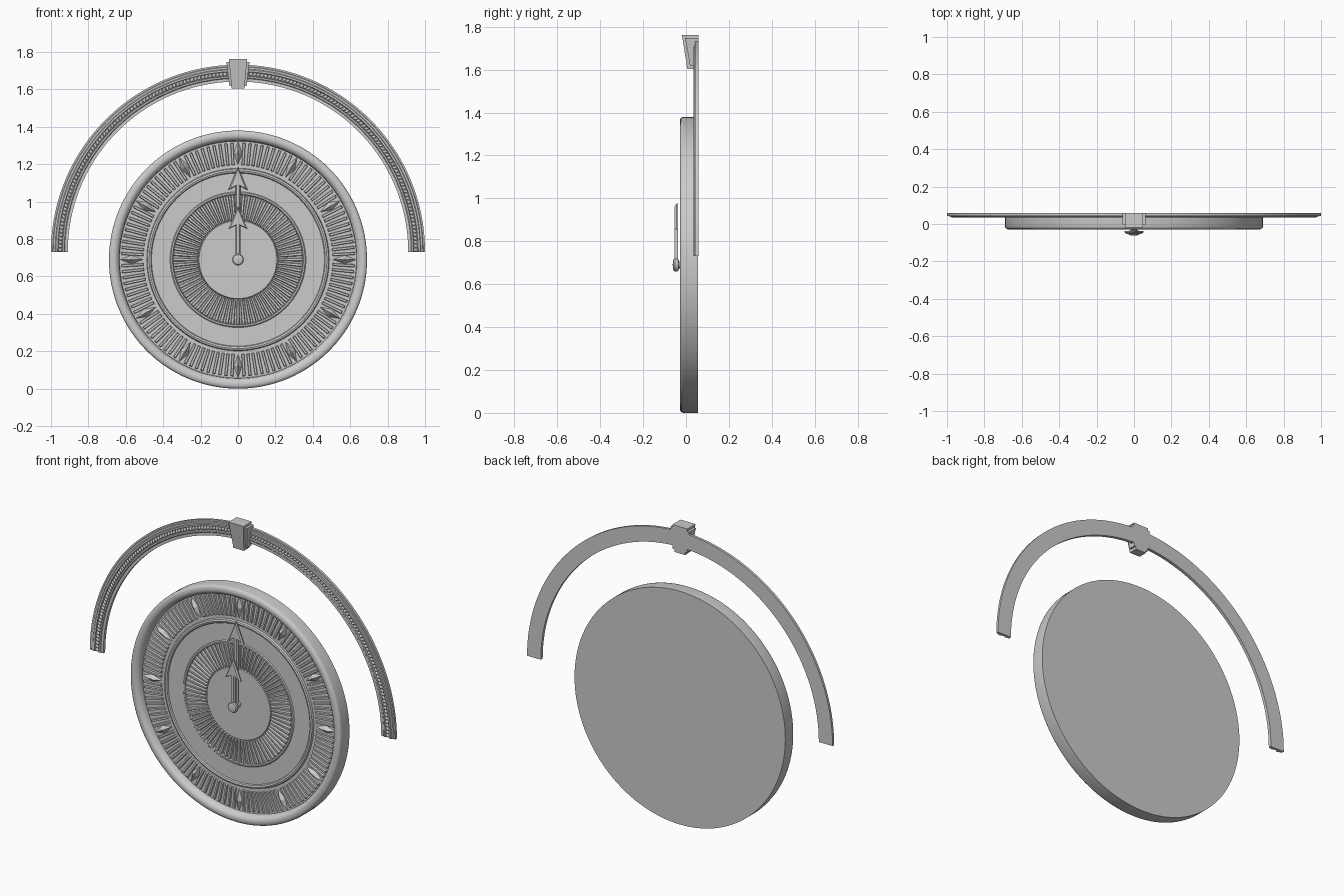
import bpy, bmesh, math
from mathutils import Matrix, Vector

if "Cube" in bpy.data.objects:
    bpy.data.objects.remove(bpy.data.objects["Cube"])

CZ, AZ = 0.693, 0.735      # dial centre height, arch centre height


def finish(bm, name, smooth=None):
    bmesh.ops.recalc_face_normals(bm, faces=bm.faces)
    me = bpy.data.meshes.new(name)
    bm.to_mesh(me)
    bm.free()
    ob = bpy.data.objects.new(name, me)
    bpy.context.collection.objects.link(ob)
    if smooth:
        bpy.ops.object.select_all(action='DESELECT')
        ob.select_set(True)
        bpy.context.view_layer.objects.active = ob
        bpy.ops.object.shade_smooth_by_angle(angle=math.radians(smooth))
    return ob


def sweep(name, profile, cz, segs, arc=math.tau, closed=False):
    """Turn an (r, y) profile around the y axis at height cz."""
    bm = bmesh.new()
    full = arc > 6
    rings = []
    for i in range(segs if full else segs + 1):
        a = arc * i / segs
        rings.append([bm.verts.new((r * math.cos(a), y, cz + r * math.sin(a)))
                      for r, y in profile])
    n = len(profile)
    for i in range(segs):
        p, q = rings[i], rings[(i + 1) % len(rings)]
        for j in range(n if closed else n - 1):
            k = (j + 1) % n
            bm.faces.new((p[j], p[k], q[k], q[j]))
    if not full:
        bm.faces.new(rings[0])
        bm.faces.new(rings[-1])
    bmesh.ops.remove_doubles(bm, verts=bm.verts, dist=1e-5)
    return finish(bm, name, 35)


def prism(bm, base, top, y0, y1, mat=Matrix()):
    """Solid between two (x, z) outlines at depths y0 (back) and y1 (front)."""
    b = [bm.verts.new(mat @ Vector((x, y0, z))) for x, z in base]
    t = [bm.verts.new(mat @ Vector((x, y1, z))) for x, z in top]
    bm.faces.new(b)
    bm.faces.new(t)
    for i in range(len(b)):
        j = (i + 1) % len(b)
        bm.faces.new((b[i], b[j], t[j], t[i]))


def around(deg):
    return Matrix.Translation((0, 0, CZ)) @ Matrix.Rotation(math.radians(deg), 4, 'Y')


def bar(w, r0, r1):
    return [(-w, r0), (w, r0), (w, r1), (-w, r1)]


# Dial body: rounded rim, recessed face with raised rings, flat back
sweep("dial_body", [
    (0, 0.005), (0.208, 0.005), (0.212, 0.012), (0.345, 0.012), (0.35, 0.003),
    (0.358, 0.003), (0.363, 0.008), (0.462, 0.008), (0.466, 0.001), (0.475, -0.002),
    (0.484, 0.001), (0.488, 0.012), (0.633, 0.012), (0.636, -0.010), (0.643, -0.019),
    (0.651, -0.026), (0.660, -0.029), (0.672, -0.029), (0.682, -0.026),
    (0.688, -0.020), (0.690, -0.010), (0.690, 0.057), (0, 0.057)], CZ, 128)

# Minute ticks
bm = bmesh.new()
for i in range(120):
    if i % 10:
        prism(bm, bar(0.008, 0.505, 0.625), bar(0.005, 0.509, 0.621), 0.014, 0.002, around(i * 3))
finish(bm, "minute_ticks")

# Diamond hour markers
bm = bmesh.new()
for i in range(12):
    prism(bm, [(-0.024, 0.57), (0, 0.502), (0.024, 0.57), (0, 0.635)],
          [(-0.003, 0.57), (0, 0.55), (0.003, 0.57), (0, 0.59)], 0.014, -0.009, around(i * 30))
finish(bm, "hour_markers")

# Radiating ribs of the inner ring
bm = bmesh.new()
for i in range(72):
    prism(bm, [(-0.007, 0.212), (0.007, 0.212), (0.011, 0.348), (-0.011, 0.348)],
          [(-0.004, 0.216), (0.004, 0.216), (0.006, 0.344), (-0.006, 0.344)],
          0.014, 0.001, around(i * 5))
finish(bm, "inner_ribs")


# Arrow hands
def hand(name, tip, w, y0, y1):
    b = tip - 0.115
    outline = [(-w, 0), (w, 0), (w, b + 0.012), (0.052, b - 0.008), (0, tip),
               (-0.052, b - 0.008), (-w, b + 0.012)]
    top = [(-w * .7, 0), (w * .7, 0), (w * .7, b + 0.018), (0.040, b + 0.002), (0, tip - 0.012),
           (-0.040, b + 0.002), (-w * .7, b + 0.018)]
    m = (y0 + y1) / 2
    bm = bmesh.new()
    prism(bm, outline, outline, y0, m, around(0))
    prism(bm, outline, top, m, y1, around(0))
    finish(bm, name)


hand("hour_hand", 0.285, 0.013, -0.037, -0.053)
hand("minute_hand", 0.495, 0.013, -0.012, -0.025)

# Hub spindle with rounded cap
sweep("hub", [(0, 0.01), (0.016, 0.01), (0.016, -0.033), (0.027, -0.035), (0.031, -0.041),
              (0.031, -0.052), (0.026, -0.058), (0.015, -0.061), (0, -0.062)], CZ, 32)

# Moulded arch
sweep("arch", [(0.910, 0.058), (0.910, 0.040), (0.926, 0.040), (0.930, 0.036), (0.938, 0.036),
               (0.941, 0.045), (0.961, 0.045), (0.964, 0.036), (0.974, 0.035), (0.978, 0.039),
               (0.988, 0.039), (0.991, 0.043), (1.0, 0.043), (1.0, 0.058)],
      AZ, 96, math.pi, True)

# Rope of slanted beads set in the arch groove
bm = bmesh.new()
N = 150
for i in range(N):
    a = math.pi * (i + 0.5) / N
    m = (Matrix.Translation((0.951 * math.cos(a), 0.044, AZ + 0.951 * math.sin(a)))
         @ Matrix.Rotation(-a + math.radians(35), 4, 'Y') @ Matrix.Diagonal((0.013, 0.009, 0.008, 1)))
    bmesh.ops.create_uvsphere(bm, u_segments=8, v_segments=6, radius=1, matrix=m)
finish(bm, "arch_rope", 60)


# Keystone: tapered wedge core with a wider, shallower side layer
def wedge(name, wt, wb, zt, zb, ft, fb):
    bm = bmesh.new()
    t = [bm.verts.new((x, y, zt)) for x, y in ((-wt, ft), (wt, ft), (wt, 0.058), (-wt, 0.058))]
    b = [bm.verts.new((x, y, zb)) for x, y in ((-wb, fb), (wb, fb), (wb, 0.058), (-wb, 0.058))]
    bm.faces.new(t)
    bm.faces.new(b)
    for i in range(4):
        j = (i + 1) % 4
        bm.faces.new((t[i], t[j], b[j], b[i]))
    finish(bm, name)


wedge("keystone_core", 0.049, 0.034, 1.765, 1.607, -0.019, 0.006)
wedge("keystone_sides", 0.062, 0.046, 1.750, 1.622, -0.004, 0.019)

# Settle the whole model on the ground plane
for ob in bpy.data.objects:
    ob.location.z = -(CZ - 0.690)
